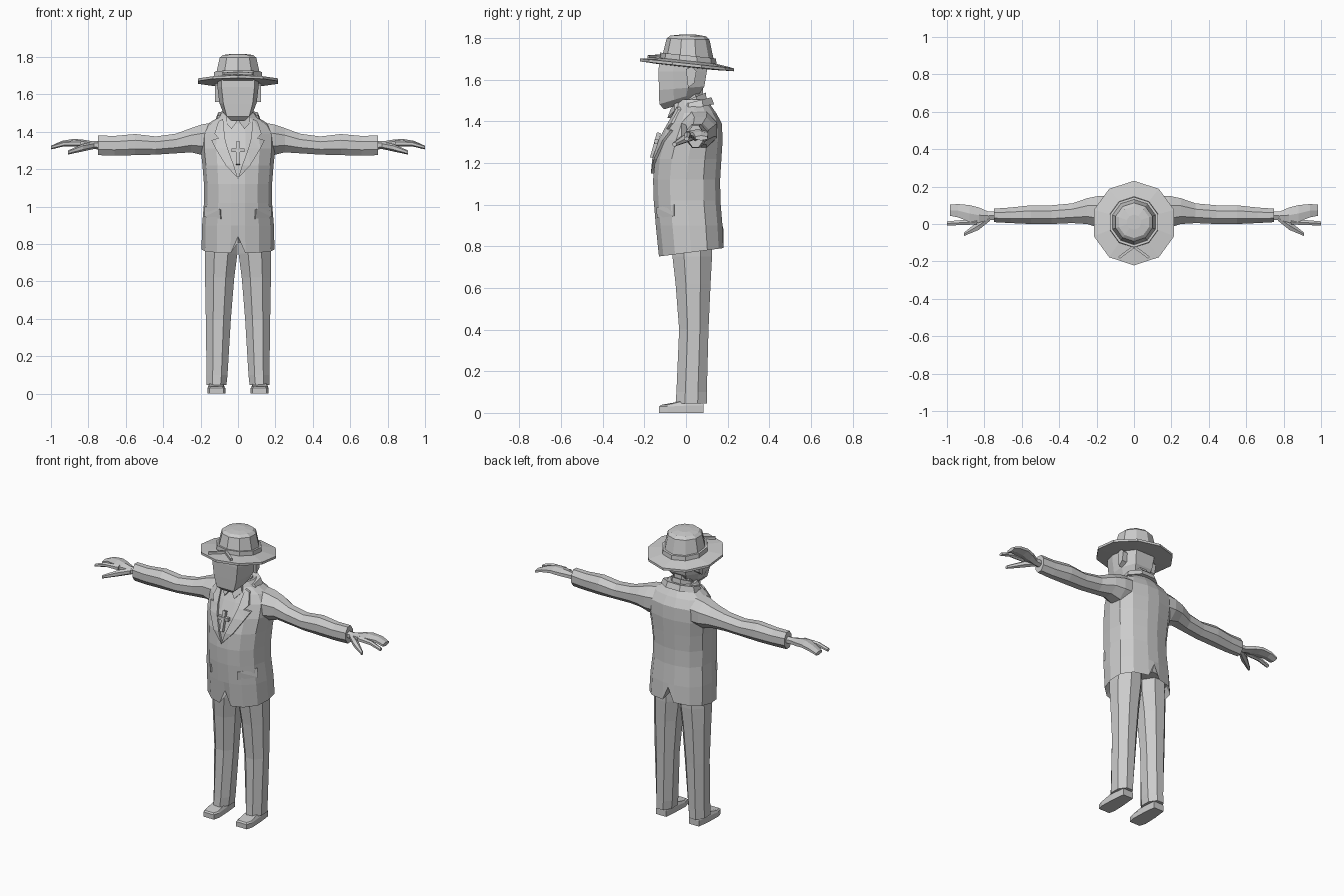
import bpy, bmesh, math
from mathutils import Vector
from mathutils.bvhtree import BVHTree

if "Cube" in bpy.data.objects:
    bpy.data.objects.remove(bpy.data.objects["Cube"])

mat = bpy.data.materials.new("plain grey")
mat.diffuse_color = (0.6, 0.6, 0.6, 1)
mat.use_nodes = True
mat.node_tree.nodes["Principled BSDF"].inputs["Base Color"].default_value = mat.diffuse_color


def finish(name, bm):
    bmesh.ops.recalc_face_normals(bm, faces=bm.faces)
    me = bpy.data.meshes.new(name)
    bm.to_mesh(me)
    bm.free()
    me.materials.append(mat)
    ob = bpy.data.objects.new(name, me)
    bpy.context.collection.objects.link(ob)
    return ob


def loft(name, rings, side=1):
    """Skin equal-length rings and cap both ends; side=-1 mirrors in x."""
    bm = bmesh.new()
    vs = [[bm.verts.new((p[0] * side, p[1], p[2])) for p in r] for r in rings]
    n = len(vs[0])
    for a, b in zip(vs, vs[1:]):
        for i in range(n):
            bm.faces.new((a[i], a[(i + 1) % n], b[(i + 1) % n], b[i]))
    bm.faces.new(vs[0])
    bm.faces.new(vs[-1])
    return finish(name, bm)


def oval(x0, x1, y0, y1, z, n=8, tilt=0.0):
    """Horizontal n-sided ring filling the given box; z rises with y by tilt."""
    k = 1 / math.cos(math.pi / n) if n % 4 == 0 else 1
    out = []
    for i in range(n):
        a = 2 * math.pi * (i + 0.5) / n
        y = (y0 + y1) / 2 + math.sin(a) * k * (y1 - y0) / 2
        out.append(((x0 + x1) / 2 + math.cos(a) * k * (x1 - x0) / 2, y, z + tilt * y))
    return out


def upright(x, y0, y1, z0, z1, n=8):
    """n-sided ring standing across the x axis, for arms and fingers."""
    return [(x, p[0], p[1]) for p in oval(y0, y1, z0, z1, 0, n)]


def bar(name, a, b, w, h):
    """Square bar from a to b."""
    a, b = Vector(a), Vector(b)
    d = (b - a).normalized()
    u = d.cross(Vector((0, 0, 1)) if abs(d.z) < 0.7 else Vector((0, 1, 0))).normalized()
    v = u.cross(d)
    rect = [u * w * i + v * h * j for i, j in ((-.5, -.5), (.5, -.5), (.5, .5), (-.5, .5))]
    return loft(name, [[a + r for r in rect], [b + r for r in rect]])


# Jacket: half outline mirrored, scaled per level
half = [(0, -1), (.2, -1), (.58, -.86), (.9, -.5), (1, 0), (.95, .5), (.68, .85), (.2, 1)]
outline = half + [(0, 1)] + [(-x, y) for x, y in reversed(half[1:])]


def body(hw, y0, y1, z, tilt=0.0, k=1.0):
    c, h = (y0 + y1) / 2, (y1 - y0) / 2
    return [[x * hw * k, c + y * h * k, z + tilt * (c + y * h)] for x, y in outline]


hem = body(.195, -.13, .18, .768, .13)
hem[0][2], hem[8][2] = .84, .88          # front opening and back vent
inner = body(.195, -.13, .18, .82, .1, .88)
levels = [(.192, -.145, .175, .9), (.182, -.155, .165, 1.02), (.182, -.158, .164, 1.12),
          (.19, -.148, .17, 1.22), (.2, -.122, .176, 1.31), (.198, -.085, .172, 1.39),
          (.165, -.06, .145, 1.44), (.11, -.05, .12, 1.475), (.085, -.045, .105, 1.505)]
jacket = loft("jacket", [inner, hem] + [body(*l) for l in levels])
bm = bmesh.new()
bm.from_mesh(jacket.data)
tree = BVHTree.FromBMesh(bm)
bm.free()


def plate(name, pts, thick, radial=False):
    """Raised panel draped on the jacket; pts are (x, z), or (degrees, z) if radial."""
    bm = bmesh.new()
    face, back = [], []
    for u, z in pts:
        a = math.radians(u)
        d = Vector((-math.sin(a), math.cos(a), 0)) if radial else Vector((0, 1, 0))
        o = -d if radial else Vector((u, -1, 0))
        hit = tree.ray_cast(o + Vector((0, 0, z)), d)[0]
        if hit is None:
            hit = Vector((u, -.045, z))
        face.append(bm.verts.new(hit - d * thick))
        back.append(bm.verts.new(hit + d * .01))
    n = len(face)
    for i in range(n):
        bm.faces.new((face[i], face[(i + 1) % n], back[(i + 1) % n], back[i]))
    caps = [bm.faces.new(face), bm.faces.new(back)]
    bmesh.ops.triangulate(bm, faces=caps)
    return finish(name, bm)


for s in (1, -1):
    tag = "_left" if s > 0 else "_right"
    # Lapels in short strips so they follow the chest, then the notched collar
    plate("lapel_low" + tag, [(0, 1.15), (s * .065, 1.22), (s * .022, 1.22)], .014)
    plate("lapel_mid" + tag, [(s * .022, 1.22), (s * .065, 1.22), (s * .12, 1.31), (s * .055, 1.31)], .014)
    plate("lapel_top" + tag, [(s * .055, 1.31), (s * .12, 1.31), (s * .142, 1.355), (s * .112, 1.365),
                              (s * .07, 1.365)], .014)
    plate("lapel_collar" + tag, [(s * .07, 1.365), (s * .105, 1.365), (s * .125, 1.39), (s * .105, 1.455),
                                 (s * .08, 1.47)], .014)
    # Pocket flap
    plate("pocket_flap" + tag, [(s * 34, .985), (s * 72, 1.0), (s * 72, .945), (s * 34, .935)], .009, True)

    # Trouser leg
    loft("trouser_leg" + tag, [oval(.062, .168, -.05, .1, .045), oval(.056, .168, -.046, .1, .1),
                               oval(.038, .172, -.033, .108, .4), oval(.02, .176, -.05, .118, .62),
                               oval(.003, .177, -.065, .125, .75), oval(.0, .17, -.07, .125, .86)], s)
    # Shoe: flat sole, low toe, higher heel
    def sole(z_toe, z_heel, e):
        return [(.078 + e, -.13 + e, z_toe), (.152 - e, -.13 + e, z_toe), (.163 - e, -.09, z_toe),
                (.16 - e, .0, z_heel), (.15 - e, .085 - e, z_heel), (.08 + e, .085 - e, z_heel),
                (.072 + e, .0, z_heel), (.068 + e, -.09, z_toe)]
    loft("shoe" + tag, [sole(0, 0, 0), sole(.03, .035, 0), sole(.038, .06, .008)], s)

    # Sleeve from shoulder to cuff
    arm = [(.1, -.03, .15, 1.27, 1.455), (.19, -.02, .15, 1.275, 1.44), (.25, .0, .138, 1.29, 1.42),
           (.33, .005, .11, 1.285, 1.39), (.44, .0, .1, 1.278, 1.375), (.55, .0, .1, 1.275, 1.388),
           (.66, .005, .088, 1.273, 1.378), (.748, .01, .082, 1.275, 1.38)]
    loft("sleeve" + tag, [upright(*r) for r in arm], s)
    # Palm, grouped fingers, forefinger and thumb
    palm = [(.73, .02, .07, 1.305, 1.35), (.78, .018, .07, 1.308, 1.35), (.83, .0, .095, 1.318, 1.358),
            (.88, .005, .108, 1.328, 1.362), (.94, .03, .112, 1.322, 1.352), (.985, .04, .108, 1.308, 1.332)]
    loft("palm_and_fingers" + tag, [upright(*r, 6) for r in palm], s)
    loft("forefinger" + tag, [upright(*r, 6) for r in ((.84, -.005, .03, 1.32, 1.355), (.93, -.008, .022, 1.322, 1.35),
                                                       (1.0, -.01, .016, 1.306, 1.326))], s)
    loft("thumb" + tag, [upright(*r, 6) for r in ((.77, .015, .05, 1.308, 1.345), (.83, -.035, .02, 1.295, 1.335),
                                                  (.91, -.066, -.045, 1.278, 1.3))], s)
    # Ear
    loft("ear" + tag, [[(x, y, z) for y, z in ((.0, 1.65), (.03, 1.665), (.05, 1.64), (.04, 1.585), (.01, 1.56))]
                       for x in (.085, .122)], s)
    # Shirt collar point
    loft("shirt_collar_point" + tag, [[(.005, y, 1.455), (.06, y + .02, 1.49), (.066, y + .02, 1.45),
                                       (.035, y - .015, 1.415)] for y in (-.075, -.055)], s)

# Neck and stand-up collars
loft("neck", [oval(-.058, .058, -.035, .085, 1.42), oval(-.058, .058, -.04, .08, 1.58)])
loft("shirt_collar", [oval(-.075, .075, -.06, .105, 1.43, 8, .25), oval(-.07, .07, -.058, .095, 1.5, 8, .4)])
loft("jacket_collar", [oval(-.118, .118, -.045, .135, 1.455, 8, .2), oval(-.106, .106, -.03, .122, 1.485, 8, .25)])


# Head: flat face, tapering jaw sloping up towards the nape
def skull(fw, hw, y0, y1, z, tilt):
    h = [(fw, y0), (hw, y0 + .07), (hw, (y0 + y1) / 2 + .03), (hw * .6, y1)]
    return [(x, y, z + tilt * (y - y0)) for x, y in h + [(-x, y) for x, y in reversed(h)]]


loft("head", [skull(.035, .05, -.105, .045, 1.458, .3), skull(.06, .08, -.128, .07, 1.482, .3),
              skull(.078, .1, -.13, .088, 1.55, .08), skull(.088, .11, -.132, .1, 1.64, 0),
              skull(.088, .112, -.128, .105, 1.7, -.1)])

# Hat: tilted brim, band and crown
T = -.105


def hat_ring(r, z, tilt, cy=.01):
    return [(r * math.sin(a), cy + r * math.cos(a), z + tilt * r * math.cos(a))
            for a in (math.pi * i / 5 for i in range(10))]


loft("hat_brim", [hat_ring(.125, 1.66, T, .005), hat_ring(.226, 1.664, T, .005), hat_ring(.226, 1.678, T, .005),
                  hat_ring(.14, 1.69, T, .01)])
loft("hat_band", [hat_ring(.137, 1.68, T), hat_ring(.134, 1.716, T)])
loft("hat_crown", [hat_ring(.127, 1.69, T), hat_ring(.103, 1.795, -.03), hat_ring(.085, 1.81, -.02),
                   hat_ring(.04, 1.816, 0)])
for s in (1, -1):
    bar("hat_stick", (s * .08, -.18, 1.71), (s * -.015, -.11, 1.715), .014, .014)

# Cross pendant lying along the sloping chest
top, low = Vector((0, -.13, 1.345)), Vector((0, -.163, 1.225))
mid = top.lerp(low, .36)
bar("pendant_upright", top, low, .02, .02)
bar("pendant_crossbar", mid - Vector((.036, 0, 0)), mid + Vector((.036, 0, 0)), .02, .02)
